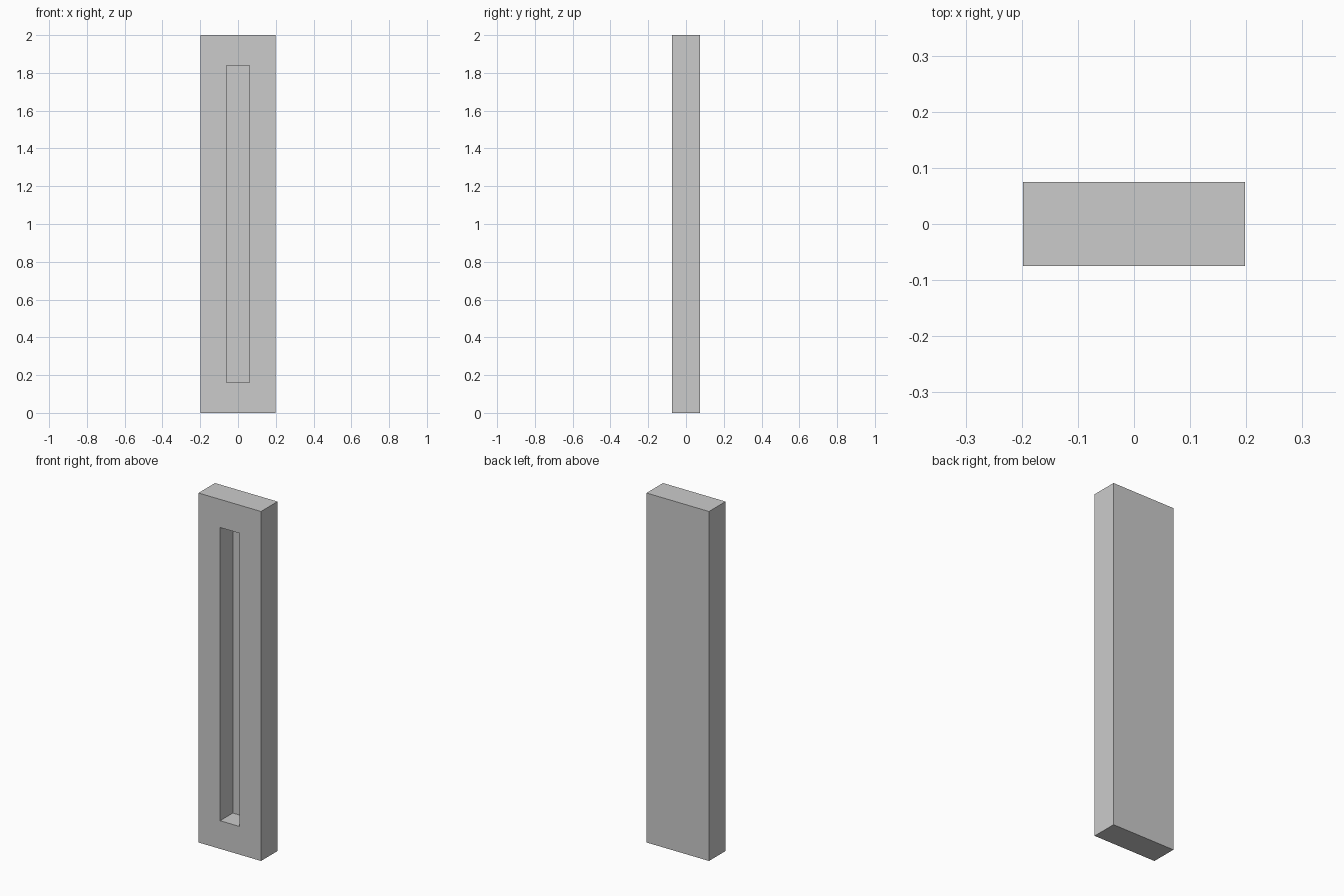
import bpy
import bmesh
from mathutils import Vector

if "Cube" in bpy.data.objects:
    bpy.data.objects.remove(bpy.data.objects["Cube"])

W, D, H = 0.396, 0.149, 2.0              # panel size
SLOT_W, SLOT_H, SLOT_D = 0.122, 1.678, 0.115

# Panel block standing on z = 0
bm = bmesh.new()
bmesh.ops.create_cube(bm, size=1)
for v in bm.verts:
    v.co = Vector((v.co.x * W, v.co.y * D, (v.co.z + 0.5) * H))

# Slot: inset the front face, fit it to the opening, then extrude it inward
bm.normal_update()
front = min(bm.faces, key=lambda f: f.normal.y)
bmesh.ops.inset_region(bm, faces=[front], thickness=0.05)
for v in front.verts:
    v.co.x = SLOT_W / 2 * (1 if v.co.x > 0 else -1)
    v.co.z = H / 2 + SLOT_H / 2 * (1 if v.co.z > H / 2 else -1)
floor = bmesh.ops.extrude_discrete_faces(bm, faces=[front])["faces"][0]
bmesh.ops.translate(bm, verts=floor.verts, vec=(0, SLOT_D, 0))
bmesh.ops.recalc_face_normals(bm, faces=bm.faces)

mesh = bpy.data.meshes.new("slotted_panel")
bm.to_mesh(mesh)
bm.free()
bpy.context.collection.objects.link(bpy.data.objects.new("slotted_panel", mesh))
